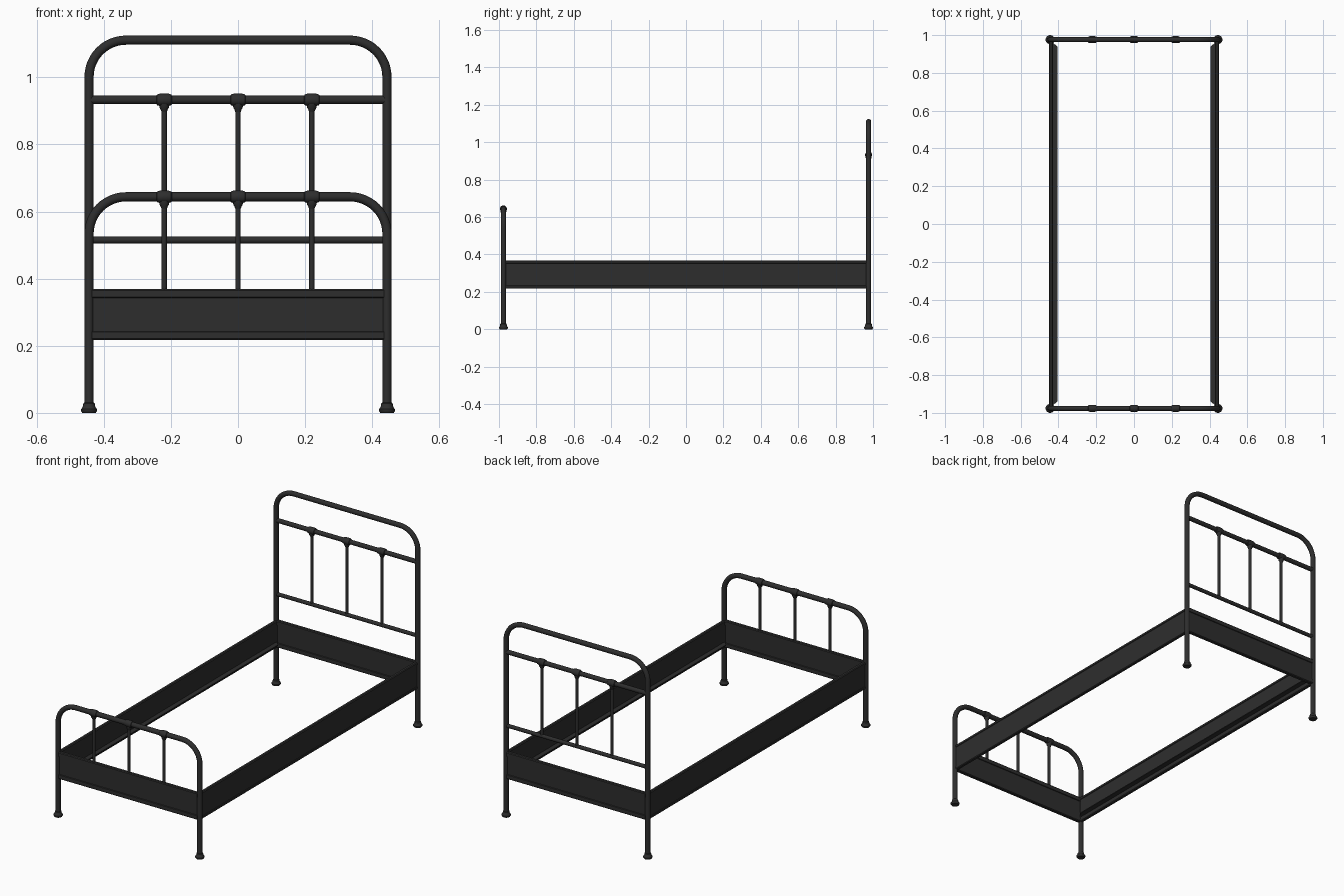
import bpy, bmesh, math
from mathutils import Vector, Matrix

if "Cube" in bpy.data.objects:
    bpy.data.objects.remove(bpy.data.objects["Cube"])

black = bpy.data.materials.new("black_metal")
black.diffuse_color = (0.027, 0.027, 0.027, 1)
black.use_nodes = True
black.node_tree.nodes["Principled BSDF"].inputs["Base Color"].default_value = black.diffuse_color

X, Y = 0.444, 0.976          # post centre lines
SPINDLES = (-0.22, 0.0, 0.22)


def finish(ob, angle=35):
    ob.data.materials.clear()
    ob.data.materials.append(black)
    bpy.ops.object.select_all(action='DESELECT')
    ob.select_set(True)
    bpy.context.view_layer.objects.active = ob
    bpy.ops.object.shade_smooth_by_angle(angle=math.radians(angle))
    return ob


def from_bmesh(name, bm):
    bmesh.ops.recalc_face_normals(bm, faces=bm.faces)
    me = bpy.data.meshes.new(name)
    bm.to_mesh(me)
    bm.free()
    ob = bpy.data.objects.new(name, me)
    bpy.context.collection.objects.link(ob)
    return finish(ob)


def tube(name, pts, r):
    cu = bpy.data.curves.new(name, 'CURVE')
    cu.dimensions = '3D'
    cu.bevel_depth = r
    cu.bevel_resolution = 4
    cu.use_fill_caps = True
    sp = cu.splines.new('POLY')
    sp.points.add(len(pts) - 1)
    for p, co in zip(sp.points, pts):
        p.co = (*co, 1)
    ob = bpy.data.objects.new(name, cu)
    bpy.context.collection.objects.link(ob)
    bpy.ops.object.select_all(action='DESELECT')
    ob.select_set(True)
    bpy.context.view_layer.objects.active = ob
    bpy.ops.object.convert(target='MESH')
    return finish(bpy.context.object)


def lathe(name, profile, loc, along_x=False, seg=24):
    """Revolve (radius, height) pairs about z, or about x."""
    bm = bmesh.new()
    vs = [bm.verts.new((r, 0, h)) for r, h in profile]
    es = [bm.edges.new(p) for p in zip(vs, vs[1:])]
    bmesh.ops.spin(bm, geom=vs + es, cent=(0, 0, 0), axis=(0, 0, 1),
                   angle=math.tau, steps=seg, use_duplicate=False)
    bmesh.ops.remove_doubles(bm, verts=bm.verts, dist=1e-5)
    if along_x:
        bm.transform(Matrix.Rotation(math.pi / 2, 4, 'Y'))
    bm.transform(Matrix.Translation(loc))
    return from_bmesh(name, bm)


def beam(name, lip, half, web, length, loc, turn):
    """Panel along x with rounded lips at top and bottom."""
    z0, z1 = 0.217, 0.369
    c = 0.004
    side = [(web, z0 + lip), (half, z0 + lip - 0.002), (half, z0 + c), (half - c, z0)]
    low = side + [(-y, z) for y, z in reversed(side)]
    prof = low + [(y, z0 + z1 - z) for y, z in reversed(low)]
    bm = bmesh.new()
    f = bm.faces.new([bm.verts.new((-length / 2, y, z)) for y, z in prof])
    ext = bmesh.ops.extrude_face_region(bm, geom=[f])
    bmesh.ops.translate(bm, vec=(length, 0, 0),
                        verts=[v for v in ext['geom'] if isinstance(v, bmesh.types.BMVert)])
    bm.transform(Matrix.Translation(loc) @ Matrix.Rotation(turn, 4, 'Z'))
    return from_bmesh(name, bm)


def bed_end(name, y, top, spindle_top, spindle_bottom):
    # Bent tube frame
    R = 0.11
    half = [(X - R + R * math.cos(a), y, top - R + R * math.sin(a))
            for a in [i * math.pi / 24 for i in range(13)]]
    pts = [(X, y, 0.01)] + half
    pts += [(-a, b, c) for a, b, c in reversed(pts)]
    tube(name + "_frame", pts, 0.0137)
    # Lower panel
    beam(name + "_panel", 0.026, 0.011, 0.007, 0.87, (0, y, 0), 0)
    # Spindles with clamps and collars
    for x in SPINDLES:
        tube(name + "_spindle", [(x, y, spindle_bottom), (x, y, spindle_top)], 0.008)
        lathe(name + "_clamp", [(0.013, -0.023), (0.016, -0.021), (0.0185, -0.013),
                                (0.0185, 0.013), (0.016, 0.021), (0.013, 0.023)],
              (x, y, spindle_top), True)
        lathe(name + "_collar", [(0.008, -0.036), (0.0105, -0.029), (0.014, -0.023),
                                 (0.0155, -0.012)], (x, y, spindle_top))
    # Flared feet
    for x in (-X, X):
        lathe(name + "_foot", [(0, 0), (0.020, 0), (0.024, 0.006), (0.024, 0.011),
                               (0.019, 0.017), (0.017, 0.028), (0.0137, 0.031)], (x, y, 0))


bed_end("footboard", -Y, 0.644, 0.644, 0.36)
bed_end("headboard", Y, 1.111, 0.933, 0.515)

# Headboard cross bars
tube("headboard_upper_bar", [(-X, Y, 0.933), (X, Y, 0.933)], 0.0125)
tube("headboard_lower_bar", [(-X, Y, 0.515), (X, Y, 0.515)], 0.0105)

# Side rails with inner slat ledges (mitred ends)
for s, side in ((-1, "left"), (1, "right")):
    beam(side + "_rail", 0.016, 0.010, 0.007, 1.935, (s * 0.440, 0, 0), math.pi / 2)
    bm = bmesh.new()
    f = bm.faces.new([bm.verts.new((s * x, y, 0.245)) for x, y in
                      ((0.436, -0.965), (0.436, 0.965), (0.406, 0.94), (0.406, -0.94))])
    ext = bmesh.ops.extrude_face_region(bm, geom=[f])
    bmesh.ops.translate(bm, vec=(0, 0, 0.005),
                        verts=[v for v in ext['geom'] if isinstance(v, bmesh.types.BMVert)])
    from_bmesh(side + "_slat_ledge", bm)
